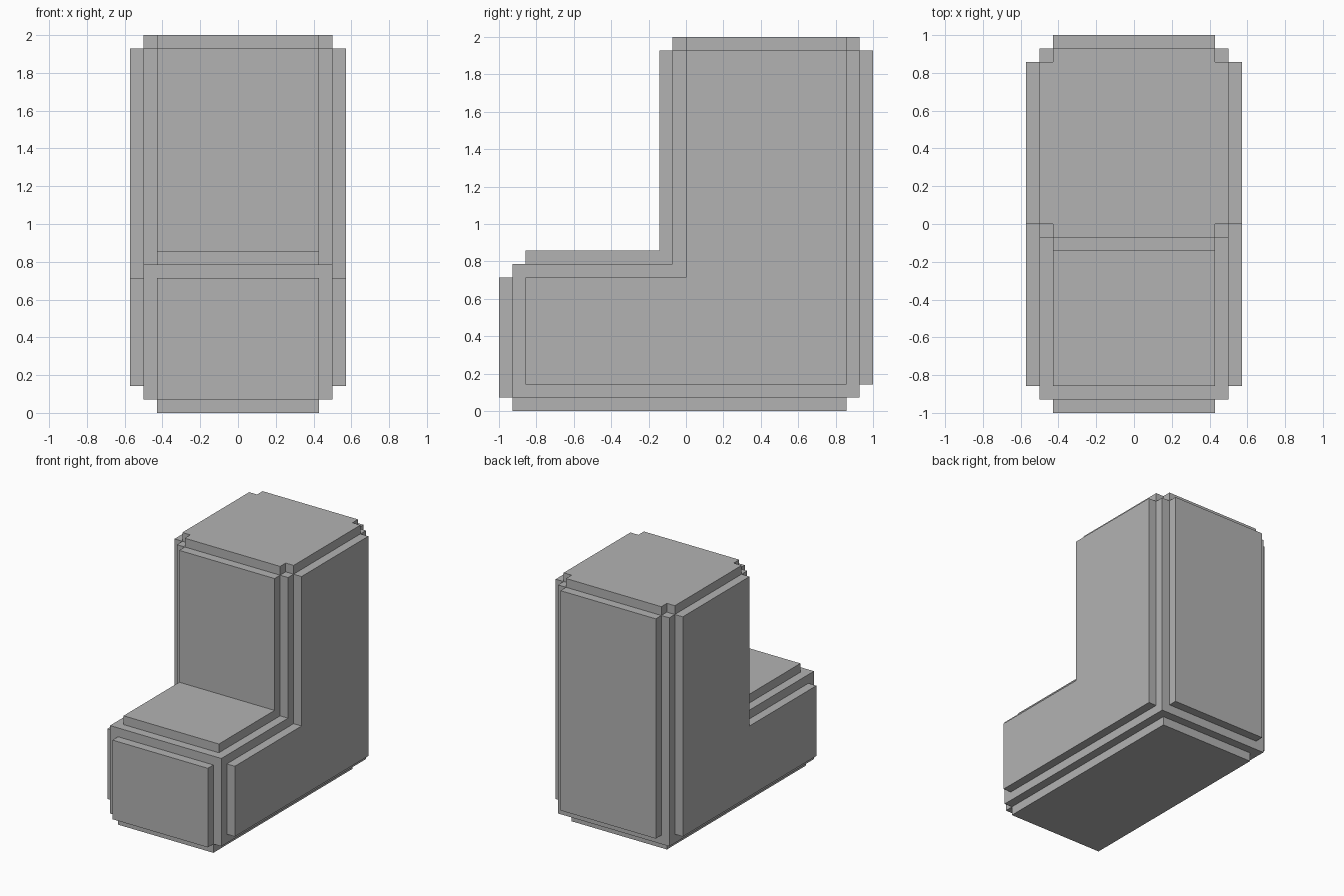
import bpy
import bmesh
from mathutils import Vector

cube = bpy.data.objects.get("Cube")
if cube:
    bpy.data.objects.remove(cube, do_unlink=True)

U = 1 / 14  # grid step: every panel is one step thick

grey = bpy.data.materials.new("plain grey")
grey.use_nodes = True
colour = (0.45, 0.45, 0.45, 1)
grey.diffuse_color = colour
grey.node_tree.nodes["Principled BSDF"].inputs["Base Color"].default_value = colour


def prism(name, outline, direction):
    """Extrude a flat outline, given in grid steps, along a direction."""
    bm = bmesh.new()
    face = bm.faces.new([bm.verts.new(Vector(p) * U) for p in outline])
    result = bmesh.ops.extrude_face_region(bm, geom=[face], use_keep_orig=True)
    moved = [v for v in result["geom"] if isinstance(v, bmesh.types.BMVert)]
    bmesh.ops.translate(bm, verts=moved, vec=Vector(direction) * U)
    bmesh.ops.recalc_face_normals(bm, faces=bm.faces)
    mesh = bpy.data.meshes.new(name)
    bm.to_mesh(mesh)
    bm.free()
    mesh.materials.append(grey)
    obj = bpy.data.objects.new(name, mesh)
    bpy.context.collection.objects.link(obj)
    return obj


def block(name, half_width, y0, y1, z0, z1):
    """Box centred on x = 0."""
    w = half_width
    base = [(-w, y0, z0), (w, y0, z0), (w, y1, z0), (-w, y1, z0)]
    return prism(name, base, (0, 0, z1 - z0))


def l_shape(name, x, width, front, step, back, bottom, seat, top):
    """L profile in the y-z plane, extruded along x."""
    profile = [(front, bottom), (back, bottom), (back, top),
               (step, top), (step, seat), (front, seat)]
    return prism(name, [(x, y, z) for y, z in profile], (width, 0, 0))


# L-shaped core
l_shape("core", -7, 14, -13, -1, 13, 1, 11, 27)

# L-shaped panels on both sides
for side, x in (("left", 7), ("right", -8)):
    l_shape(side + "_panel", x, 1, -12, 0, 12, 2, 10, 27)

# Rectangular panels
block("front_panel", 6, -14, -13, 1, 10)
block("step_panel", 6, -12, -1, 11, 12)
block("upper_front_panel", 6, -2, -1, 11, 27)
block("back_panel", 6, 13, 14, 2, 27)
block("bottom_panel", 6, -13, 12, 0, 1)

# Top panel with notched corners
half = [(6, -1), (6, 0), (7, 0), (7, 12), (6, 12), (6, 13)]
notched = half + [(-x, y) for x, y in reversed(half)]
prism("top_panel", [(x, y, 27) for x, y in notched], (0, 0, 1))
